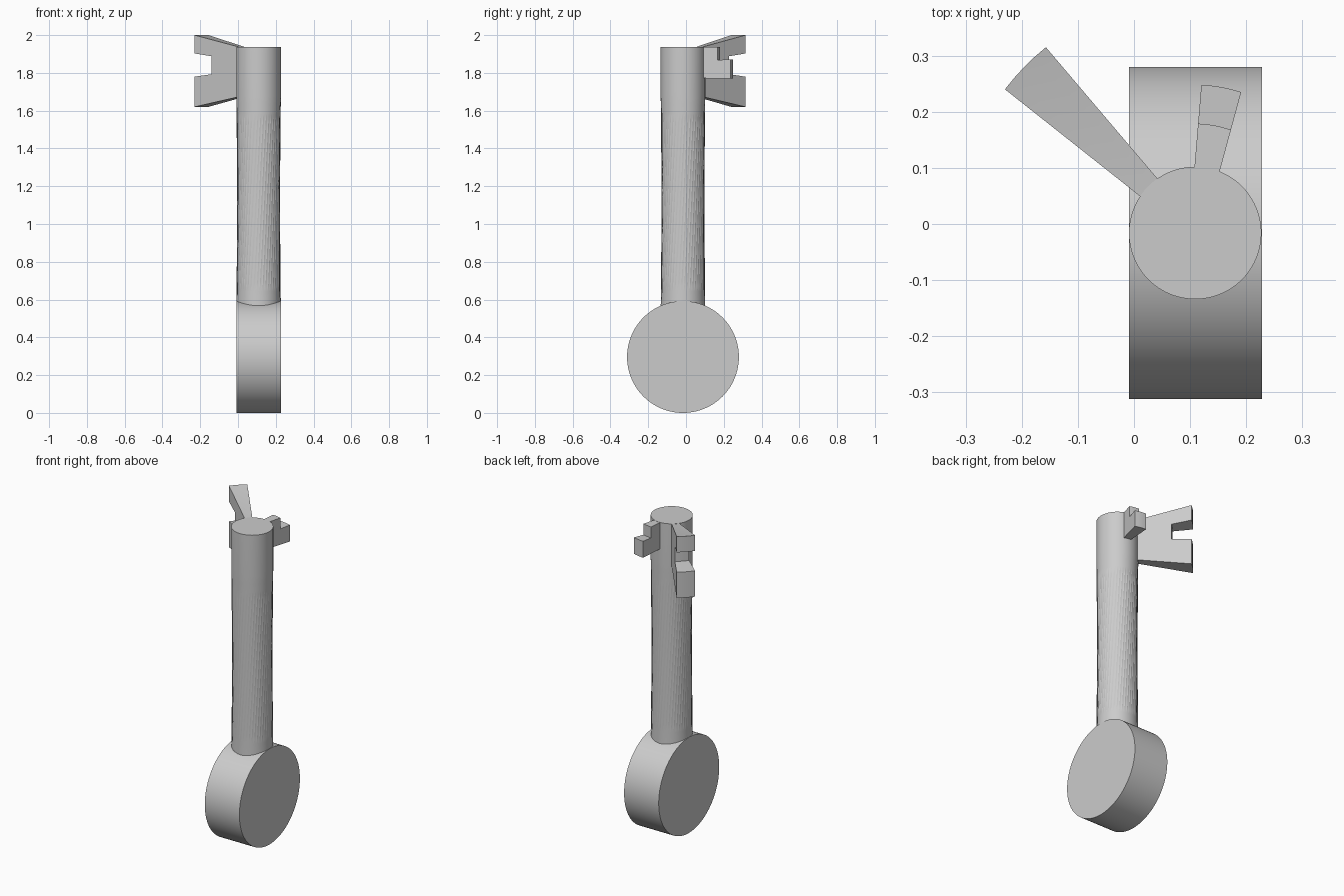
import bpy, bmesh, math
from mathutils import Vector

if "Cube" in bpy.data.objects:
    bpy.data.objects.remove(bpy.data.objects["Cube"])

CX, CY, R = 0.109, -0.016, 0.118   # shaft axis and radius


def finish(bm, name, angle=30):
    bmesh.ops.recalc_face_normals(bm, faces=bm.faces)
    me = bpy.data.meshes.new(name)
    bm.to_mesh(me)
    bm.free()
    ob = bpy.data.objects.new(name, me)
    bpy.context.collection.objects.link(ob)
    bpy.ops.object.select_all(action='DESELECT')
    ob.select_set(True)
    bpy.context.view_layer.objects.active = ob
    bpy.ops.object.shade_smooth_by_angle(angle=math.radians(angle))
    return ob


def loft(name, rings):
    """Skin a list of closed point rings and cap both ends."""
    bm = bmesh.new()
    vr = [[bm.verts.new(p) for p in ring] for ring in rings]
    n = len(vr[0])
    for a, b in zip(vr, vr[1:]):
        for i in range(n):
            j = (i + 1) % n
            bm.faces.new((a[i], a[j], b[j], b[i]))
    bm.faces.new(vr[0])
    bm.faces.new(vr[-1])
    return finish(bm, name)


def bit(name, left, right, profile, slices=4):
    """Flaring key tooth: profile of (t, z), swept in an arc between two side lines."""
    axis = Vector((CX, CY))
    rings = []
    for k in range(slices + 1):
        s = k / slices
        ring = []
        for t, z in profile:
            a, b = [Vector(l[0]).lerp(Vector(l[1]), t) - axis for l in (left, right)]
            r = a.length * (1 - s) + b.length * s
            p = axis + a.lerp(b, s).normalized() * r
            ring.append((p.x, p.y, z))
        rings.append(ring)
    return loft(name, rings)


# round bow lying across x
disc = [[(x, CY + 0.296 * math.cos(a), 0.296 + 0.296 * math.sin(a))
         for a in [2 * math.pi * i / 96 for i in range(96)]]
        for x in (-0.009, 0.228)]
loft("bow_disc", disc)

# shaft: plain collar on top, slightly waisted twisted section below
N = 96
rings = []
for k in range(25):
    u = k / 24
    z = 0.55 + u * (1.68 - 0.55)
    fade = math.sin(math.pi * u)
    ring = []
    for i in range(N):
        a = 2 * math.pi * i / N + math.radians(30) * u
        r = R - 0.004 * fade - (0.002 * min(1, 4 * fade) if i % 2 else 0)
        ring.append((CX + r * math.cos(a), CY + r * math.sin(a), z))
    rings.append(ring)
rings.append([(x, y, 1.937) for x, y, z in rings[-1]])
loft("twisted_shaft", rings)

# large flared bit with a notch in its outer end
bit("large_bit", ((0.01, 0.05), (-0.23, 0.24)), ((0.04, 0.083), (-0.157, 0.315)),
    [(-0.1, 1.675), (0, 1.675), (1, 1.62), (1, 1.78), (0.625, 1.793),
     (0.625, 1.888), (1, 1.903), (1, 2.0), (0, 1.936), (-0.1, 1.936)])

# small stepped bit
bit("small_bit", ((0.108, 0.104), (0.12, 0.248)), ((0.153, 0.095), (0.191, 0.235)),
    [(-0.15, 1.772), (1, 1.77), (1, 1.872), (0.52, 1.868),
     (0.52, 1.936), (-0.15, 1.936)])
